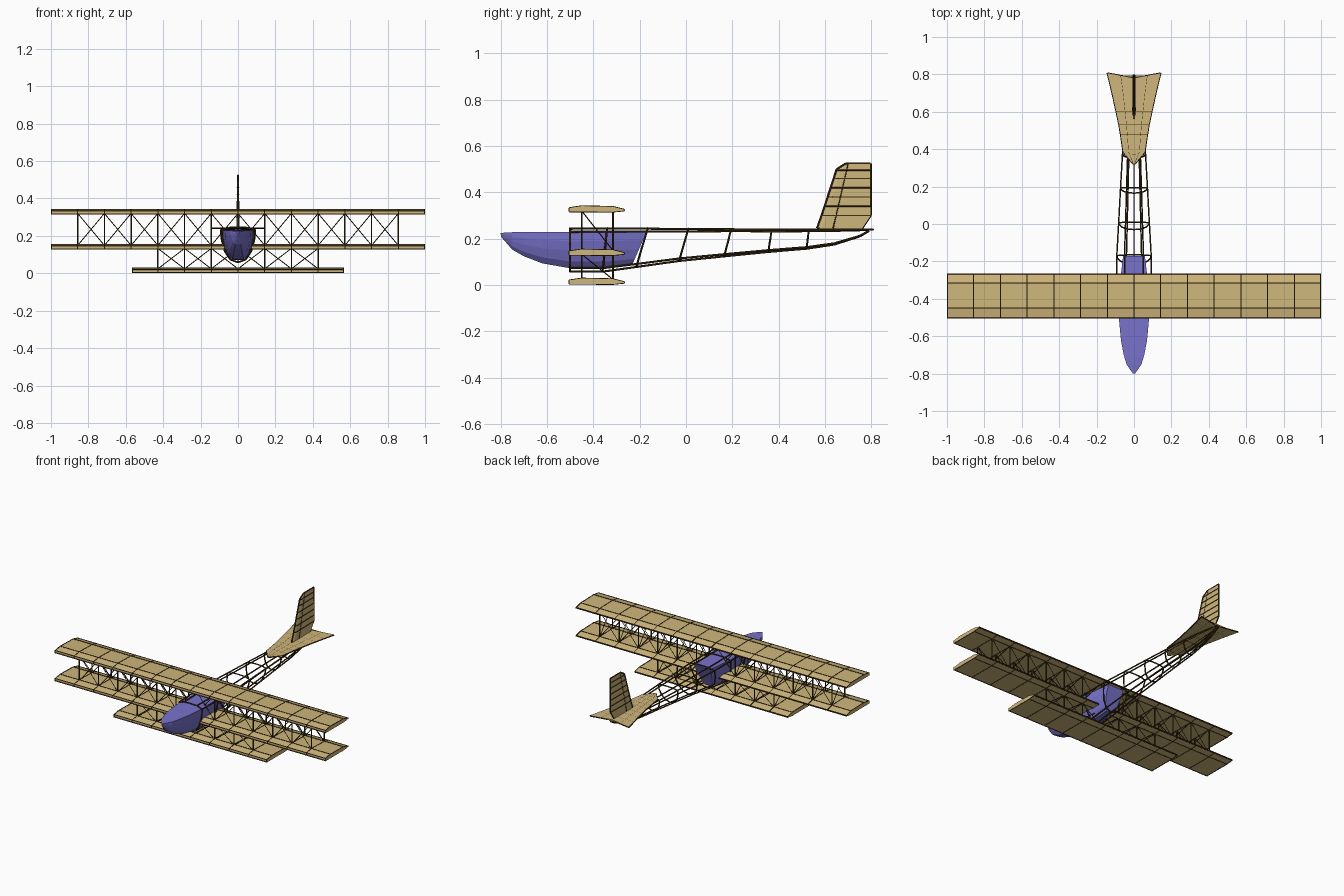
import bpy, bmesh
from mathutils import Vector

if "Cube" in bpy.data.objects:
    bpy.data.objects.remove(bpy.data.objects["Cube"])


def material(name, rgb):
    m = bpy.data.materials.new(name)
    m.diffuse_color = (*rgb, 1)
    m.use_nodes = True
    m.node_tree.nodes["Principled BSDF"].inputs["Base Color"].default_value = m.diffuse_color
    return m


FABRIC = material("fabric", (0.62, 0.47, 0.20))
WOOD = material("wood", (0.05, 0.028, 0.008))
HULL = material("hull", (0.19, 0.17, 0.60))


def finish(bm, name, mat):
    bmesh.ops.recalc_face_normals(bm, faces=bm.faces)
    me = bpy.data.meshes.new(name)
    bm.to_mesh(me)
    bm.free()
    me.materials.append(mat)
    ob = bpy.data.objects.new(name, me)
    bpy.context.collection.objects.link(ob)
    return ob


def loft(name, rings, mat):
    bm = bmesh.new()
    vs = [[bm.verts.new(p) for p in r] for r in rings]
    n = len(vs[0])
    for a, b in zip(vs, vs[1:]):
        for i in range(n):
            j = (i + 1) % n
            bm.faces.new((a[i], a[j], b[j], b[i]))
    bm.faces.new(vs[0])
    bm.faces.new(vs[-1])
    return finish(bm, name, mat)


def bar(bm, a, b, r, sides=6):
    a, b = Vector(a), Vector(b)
    d = b - a
    rot = d.to_track_quat('Z', 'Y').to_matrix().to_4x4()
    rot.translation = (a + b) / 2
    bmesh.ops.create_cone(bm, cap_ends=True, segments=sides, radius1=r,
                          radius2=r, depth=d.length, matrix=rot)


def path(bm, pts, r, closed=False):
    for a, b in zip(pts, pts[1:] + (pts[:1] if closed else [])):
        bar(bm, a, b, r)


# Three wings with ribs and spars
BAY = 1 / 7
PROFILE = [(-.503, .001), (-.503, .017), (-.45, .025), (-.315, .022),
           (-.267, .010), (-.267, .005), (-.315, 0)]
LOW, MID, TOP = .004, .129, .316


def wing(name, half, z):
    def section(x):
        return [(x, y, z + h) for y, h in PROFILE]
    loft(name, [section(-half), section(half)], FABRIC)
    bm = bmesh.new()
    n = round(half / BAY)
    for k in range(-n, n + 1):
        x = max(-half + .003, min(half - .003, k * BAY))
        path(bm, section(x), .003, True)
    for y, h in PROFILE:
        bar(bm, (-half, y, z + h), (half, y, z + h), .003)
    finish(bm, name + "_ribs", WOOD)


wing("lower_wing", 4 * BAY - .005, LOW)
wing("middle_wing", 1, MID)
wing("upper_wing", 1, TOP)


# Struts and crossed bracing between the wings
def bracing(name, z0, z1, bays):
    bm = bmesh.new()
    for s in (-1, 1):
        for k in range(1, bays + 1):
            x0, x1 = s * k * BAY, s * (k + 1) * BAY
            for y in (-.45, -.315):
                bar(bm, (x0, y, z0), (x0, y, z1), .004)
                if k < bays:
                    bar(bm, (x0, y, z0), (x1, y, z1), .0025, 4)
                    bar(bm, (x0, y, z1), (x1, y, z0), .0025, 4)
            bar(bm, (x0, -.45, z1), (x0, -.315, z0), .0025, 4)
    for y in (-.45, -.315):  # centre bay
        for s in (-1, 1):
            bar(bm, (s * BAY, y, z0), (0, y, z1), .0025, 4)
            bar(bm, (s * BAY, y, z1), (0, y, z0), .0025, 4)
    finish(bm, name, WOOD)


bracing("upper_struts", MID + .02, TOP + .004, 6)
bracing("lower_struts", LOW + .02, MID + .004, 3)

# Nacelle hull: top y, bottom y, half width, top z, bottom z
U = [(1, 1), (.98, .75), (.88, .5), (.68, .22), (.38, .04)]
U = U + [(-x, z) for x, z in reversed(U)]
rings = []
for yt, yb, w, zt, zb in [(-.80, -.798, .006, .225, .208), (-.75, -.75, .04, .228, .150),
                          (-.70, -.70, .055, .229, .120), (-.62, -.62, .070, .230, .088),
                          (-.50, -.50, .081, .230, .066), (-.35, -.35, .080, .231, .064),
                          (-.17, -.235, .058, .231, .080)]:
    rings.append([(x * w, yb + (yt - yb) * z, zb + (zt - zb) * z) for x, z in U])
loft("nacelle", rings, HULL)

# Open fuselage frame: hoops and longerons
SEC = [(0, 1), (.55, .99), (1, .92), (.96, .65), (.78, .32), (.45, .08), (0, 0)]
SEC = SEC + [(-x, z) for x, z in SEC[-2:0:-1]]
stations = [(-.5, -.5, .086, .245, .058), (-.34, -.36, .092, .246, .058),
            (-.165, -.215, .092, .245, .078), (.01, -.03, .082, .243, .104),
            (.195, .165, .072, .242, .124), (.37, .355, .062, .240, .143),
            (.53, .52, .050, .239, .157), (.64, .64, .036, .239, .175),
            (.75, .75, .018, .239, .210), (.79, .79, .007, .239, .234)]
frame = [[(x * w, yb + (yt - yb) * z, zb + (zt - zb) * z) for x, z in SEC]
         for yt, yb, w, zt, zb in stations]
bm = bmesh.new()
for ring in frame[:7]:
    path(bm, ring, .0045, True)
for i in (1, 2, 5, 6, 7, 10, 11):
    path(bm, [ring[i] for ring in frame], .0045)
finish(bm, "fuselage_frame", WOOD)

# Fan-shaped tailplane with ribs
EDGE = [(.32, .004), (.385, .058), (.53, .080), (.66, .108), (.807, .143)]
ZT = .240


def tail_y(x, y):  # notched trailing edge
    return y - (.027 * (1 - abs(x) / .143) if y > .8 else 0)


def tail_row(y, w, z):
    return [(f * w, tail_y(f * w, y), z) for f in (-1, -.5, 0, .5, 1)]


loft("tailplane", [tail_row(y, w, ZT + .004) + tail_row(y, w, ZT - .004)[::-1]
                   for y, w in EDGE], FABRIC)
bm = bmesh.new()
rows = [tail_row(y, w, ZT) for y, w in
        EDGE[:2] + [(.42, .063), (.48, .072), EDGE[2], (.60, .095), EDGE[3], (.73, .124), EDGE[4]]]
for row in rows[2:]:
    path(bm, row, .0045)
for i in range(5):
    path(bm, [r[i] for r in rows], .0045)
finish(bm, "tailplane_ribs", WOOD)

# Fin and rudder: leading y, trailing y, z, half thickness
FIN = [(.565, .76, .245, .007), (.585, .797, .300, .007), (.65, .797, .500, .004),
       (.69, .797, .525, .003)]
loft("fin", [[(-t, a + .02, z), (0, a, z), (t, a + .02, z), (t * .6, b, z), (-t * .6, b, z)]
             for a, b, z, t in FIN], FABRIC)
bm = bmesh.new()
path(bm, [(0, a, z) for a, b, z, t in FIN] + [(0, b, z) for a, b, z, t in FIN[::-1]], .0045, True)
for s in (-1, 1):
    bar(bm, (s * .006, .635, .245), (s * .002, .70, .525), .003)
    for z in (.30, .34, .38, .42, .46, .495):
        a = .585 + (z - .30) * .325
        t = .007 - (z - .30) * .015
        bar(bm, (s * t, a + .02, z), (s * t * .6, .797, z), .003)
        bar(bm, (0, a, z), (s * t, a + .02, z), .003)
finish(bm, "fin_ribs", WOOD)
